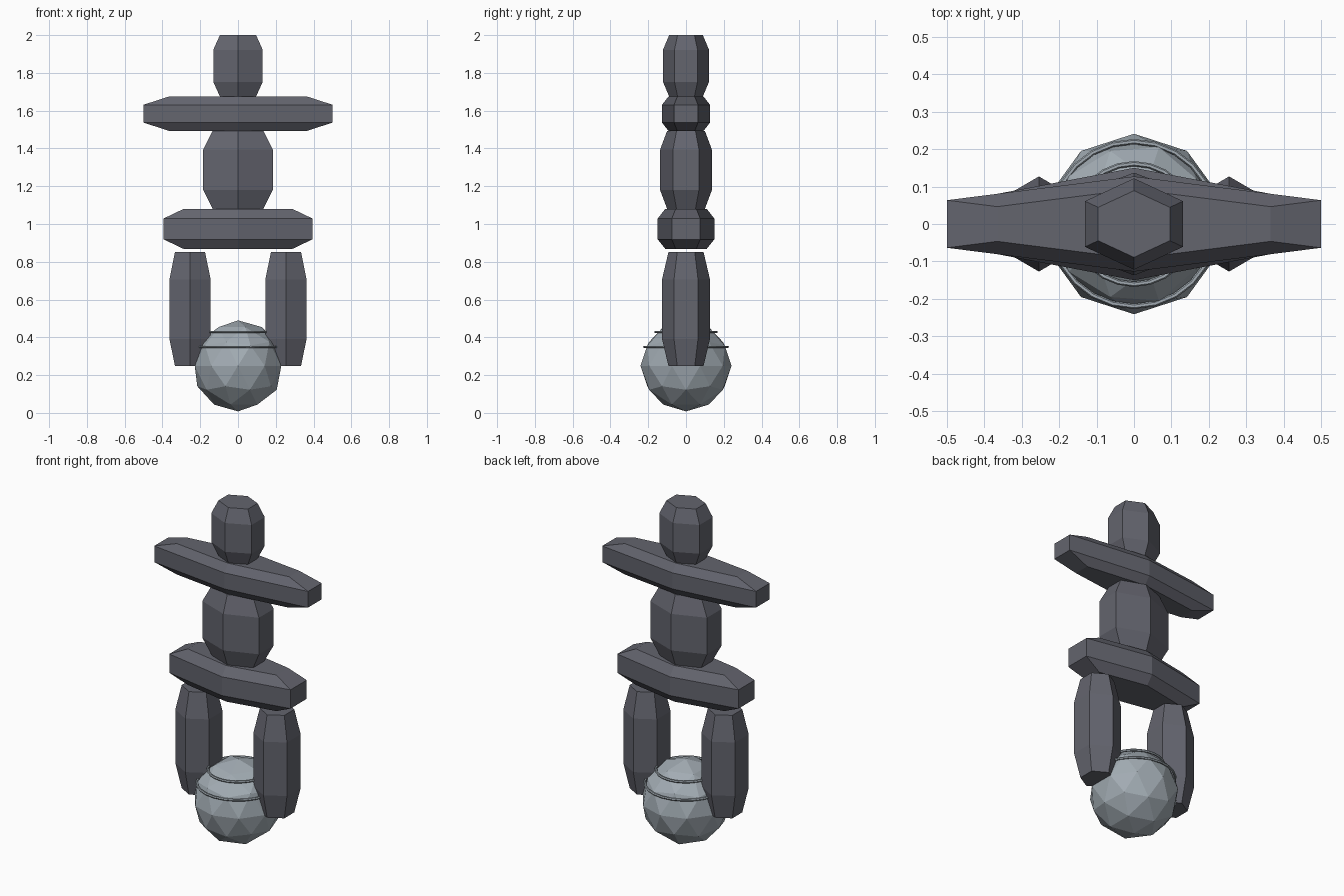
import bpy
import bmesh
import math

cube = bpy.data.objects.get("Cube")
if cube:
    bpy.data.objects.remove(cube, do_unlink=True)


def make_material(name, color):
    mat = bpy.data.materials.new(name)
    mat.use_nodes = True
    mat.diffuse_color = color
    bsdf = mat.node_tree.nodes["Principled BSDF"]
    bsdf.inputs["Base Color"].default_value = color
    bsdf.inputs["Roughness"].default_value = 0.8
    return mat


dark_stone = make_material("dark stone", (0.125, 0.128, 0.155, 1))
pale_grey = make_material("pale grey", (0.36, 0.41, 0.45, 1))


def stone(name, x, bottom, top, half_x, half_y, taper=0.73, waist=0.52):
    """Six-sided block with ridges at front and back and chamfered ends."""
    bm = bmesh.new()
    mid, half = (bottom + top) / 2, (top - bottom) / 2
    rings = []
    for level, size in ((-1, taper), (-waist, 1), (waist, 1), (1, taper)):
        ring = []
        for i in range(6):
            a = math.radians(90 + 60 * i)
            px = half_x * size * math.cos(a) / math.cos(math.radians(30))
            ring.append(bm.verts.new((px, half_y * size * math.sin(a), level * half)))
        rings.append(ring)
    for low, high in zip(rings, rings[1:]):
        for i in range(6):
            j = (i + 1) % 6
            bm.faces.new((low[i], low[j], high[j], high[i]))
    bm.faces.new(rings[0][::-1])
    bm.faces.new(rings[-1])
    mesh = bpy.data.meshes.new(name)
    bm.to_mesh(mesh)
    bm.free()
    mesh.materials.append(dark_stone)
    obj = bpy.data.objects.new(name, mesh)
    obj.location = (x, 0, mid)
    bpy.context.collection.objects.link(obj)


# Stacked stones
stone("head_stone", 0, 1.675, 2.0, 0.131, 0.122)
stone("arm_stone", 0, 1.493, 1.675, 0.5, 0.127)
stone("body_stone", 0, 1.08, 1.493, 0.184, 0.137)
stone("hip_stone", 0, 0.868, 1.08, 0.394, 0.15)
for side, label in ((1, "left"), (-1, "right")):
    stone(label + "_leg_stone", side * 0.254, 0.247, 0.852, 0.109, 0.127)

# Faceted ball between the legs
bpy.ops.mesh.primitive_ico_sphere_add(subdivisions=2, radius=0.241, location=(0, 0, 0.249))
ball = bpy.context.object
ball.name = "ball"
ball.data.materials.append(pale_grey)

# Thin bands around the upper part of the ball
for name, radius, height in (("upper_band", 0.161, 0.428), ("lower_band", 0.22, 0.349)):
    bpy.ops.mesh.primitive_torus_add(
        major_radius=radius, minor_radius=0.007, major_segments=24,
        minor_segments=6, location=(0, 0, height))
    band = bpy.context.object
    band.name = name
    band.data.materials.append(pale_grey)
